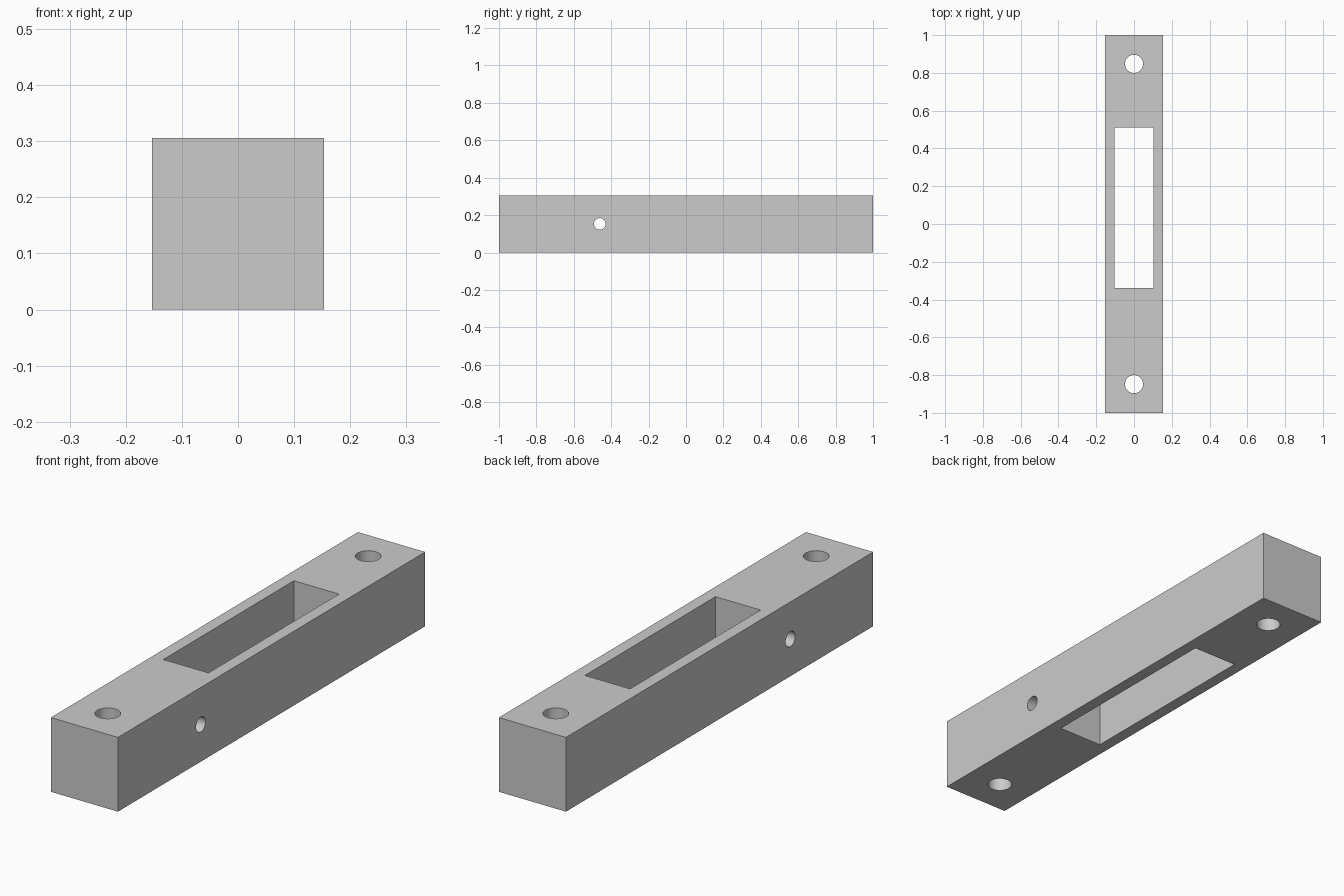
import bpy
import math

cube = bpy.data.objects.get("Cube")
if cube:
    bpy.data.objects.remove(cube, do_unlink=True)

WIDTH, LENGTH, HEIGHT = 0.306, 2.0, 0.306
MID = HEIGHT / 2

grey = bpy.data.materials.new("plain grey")
grey.use_nodes = True
colour = (0.6, 0.6, 0.6, 1)
grey.diffuse_color = colour
grey.node_tree.nodes["Principled BSDF"].inputs["Base Color"].default_value = colour


def box(name, size, location):
    bpy.ops.mesh.primitive_cube_add(size=1, location=location)
    ob = bpy.context.object
    ob.name = name
    ob.scale = size
    bpy.ops.object.transform_apply(location=False, rotation=False, scale=True)
    return ob


def drill(name, radius, location, rotation=(0, 0, 0)):
    bpy.ops.mesh.primitive_cylinder_add(vertices=48, radius=radius, depth=1,
                                        location=location, rotation=rotation)
    ob = bpy.context.object
    ob.name = name
    return ob


# Square bar
bar = box("slotted_bar", (WIDTH, LENGTH, HEIGHT), (0, 0, MID))
bar.data.materials.append(grey)

# Cutters: long slot, two vertical bolt holes, one cross pin hole
cutters = [
    box("slot_cutter", (0.206, 0.85, 1), (0, 0.086, MID)),
    drill("front_bolt_cutter", 0.048, (0, -0.848, MID)),
    drill("back_bolt_cutter", 0.048, (0, 0.848, MID)),
    drill("pin_cutter", 0.031, (0, -0.461, MID), (0, math.pi / 2, 0)),
]

# Cut the openings, then discard the cutters
bpy.ops.object.select_all(action="DESELECT")
bar.select_set(True)
bpy.context.view_layer.objects.active = bar
for cutter in cutters:
    cutter.hide_render = True
    cutter.data.materials.append(grey)
    mod = bar.modifiers.new(cutter.name, "BOOLEAN")
    mod.operation = "DIFFERENCE"
    mod.solver = "EXACT"
    mod.object = cutter
    bpy.ops.object.modifier_apply(modifier=mod.name)
for cutter in cutters:
    bpy.data.objects.remove(cutter, do_unlink=True)

# Smooth hole walls with crisp edges
bpy.ops.object.shade_smooth_by_angle(angle=math.radians(30))
